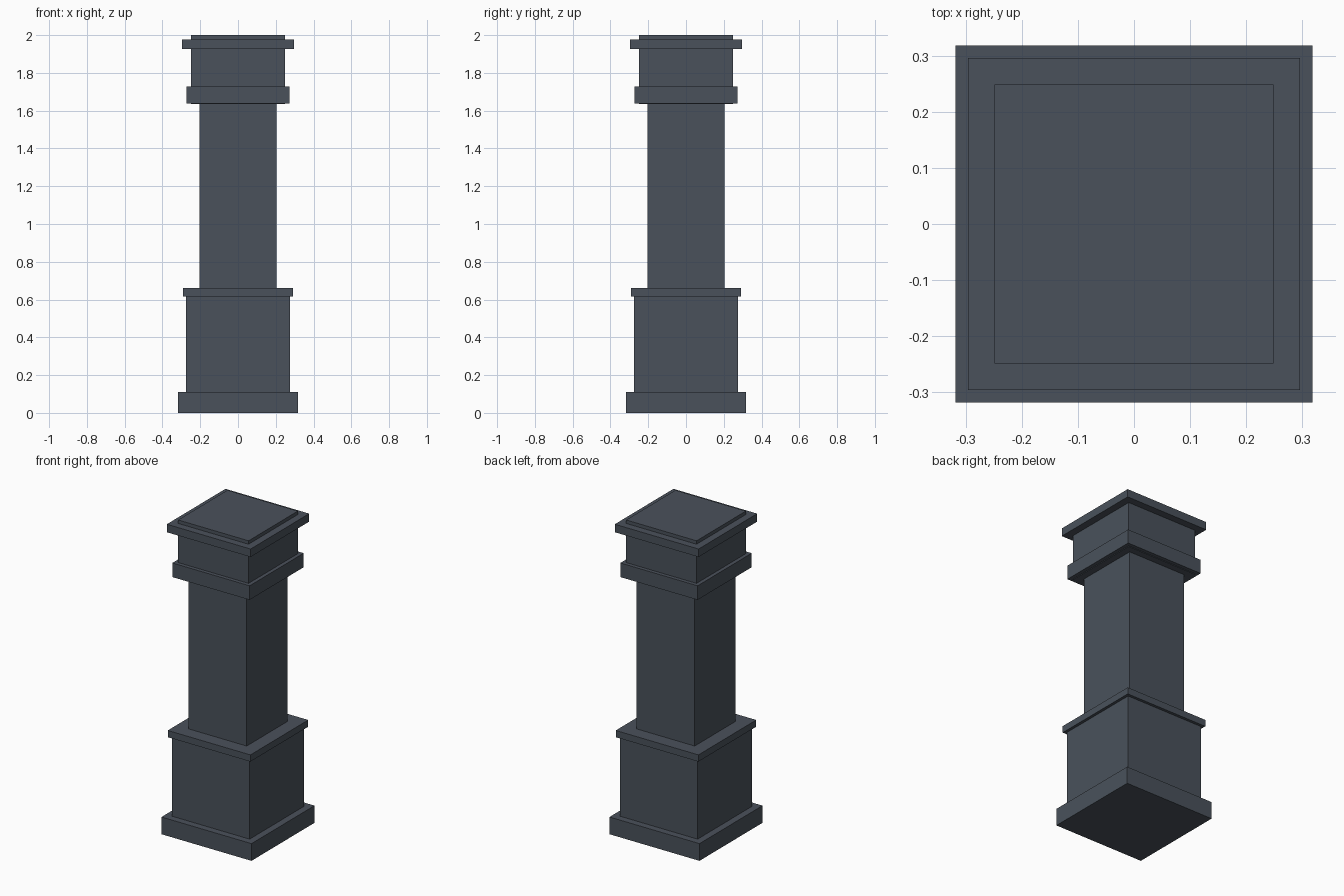
import bpy
import bmesh

if "Cube" in bpy.data.objects:
    bpy.data.objects.remove(bpy.data.objects["Cube"])

# One slate grey for the whole pillar
slate = bpy.data.materials.new("slate grey")
slate.diffuse_color = (0.068, 0.083, 0.105, 1.0)
slate.use_nodes = True
slate.node_tree.nodes["Principled BSDF"].inputs["Base Color"].default_value = slate.diffuse_color


def block(name, half, z0, z1):
    """Square block centred on the axis, from z0 to z1."""
    bm = bmesh.new()
    bmesh.ops.create_cube(bm, size=1.0)
    bmesh.ops.scale(bm, vec=(2 * half, 2 * half, z1 - z0), verts=bm.verts)
    bmesh.ops.translate(bm, vec=(0, 0, (z0 + z1) / 2), verts=bm.verts)
    mesh = bpy.data.meshes.new(name)
    bm.to_mesh(mesh)
    bm.free()
    mesh.materials.append(slate)
    bpy.context.collection.objects.link(bpy.data.objects.new(name, mesh))


# Name, half width, bottom, top
parts = [
    ("plinth", 0.318, 0.0, 0.11),
    ("pedestal", 0.274, 0.11, 0.617),
    ("pedestal_trim", 0.292, 0.617, 0.66),
    ("shaft", 0.205, 0.66, 1.634),
    ("capital_core", 0.249, 1.634, 2.0),
    ("capital_lower_band", 0.273, 1.638, 1.728),
    ("capital_upper_band", 0.296, 1.927, 1.978),
]
for part in parts:
    block(*part)
